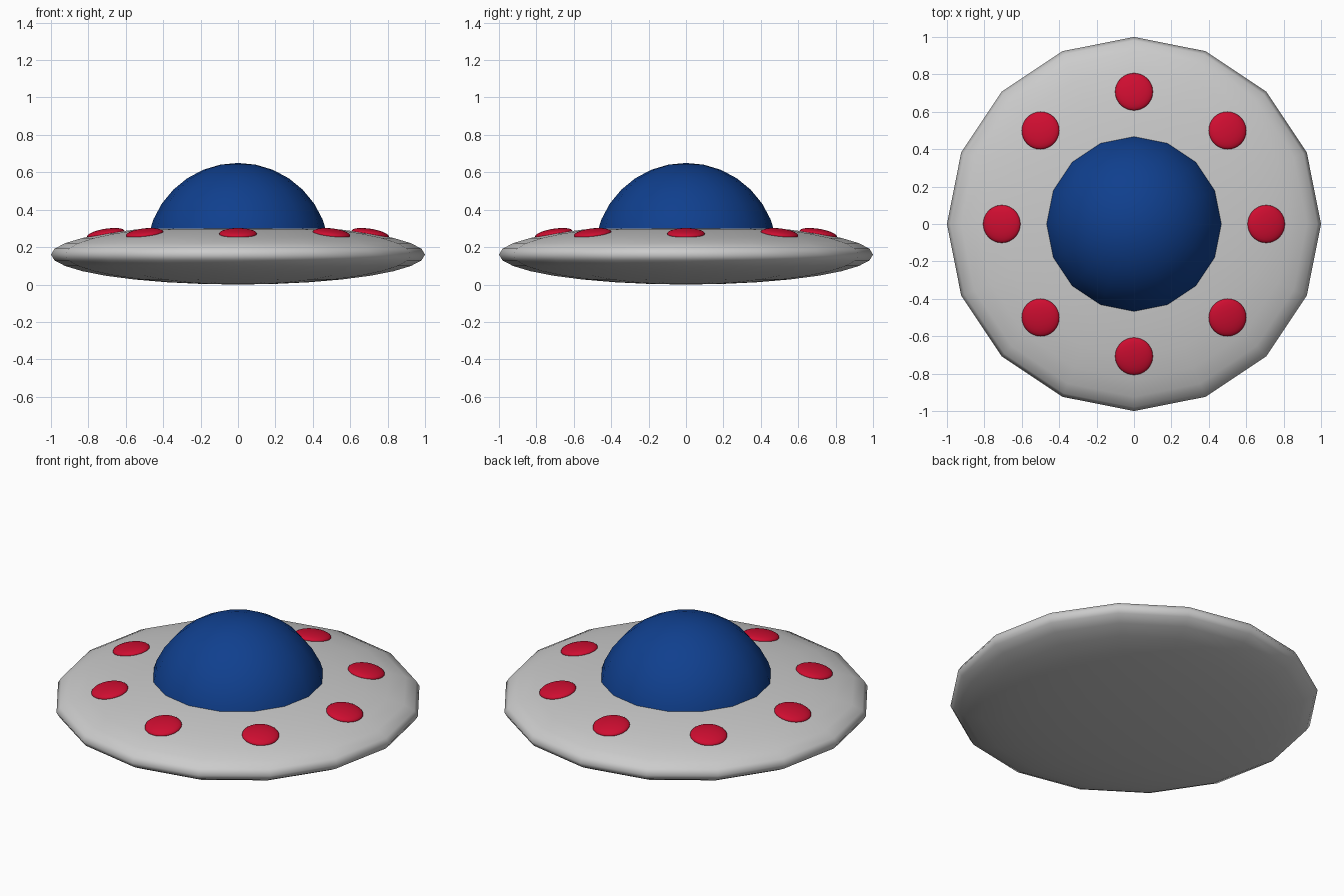
import bpy, bmesh, math
from mathutils import Matrix

if "Cube" in bpy.data.objects:
    bpy.data.objects.remove(bpy.data.objects["Cube"])

MID = 0.16       # height of the rim, and half-thickness of the disc
LIGHT_R = 0.707  # ring on which the lights sit


def material(name, rgb):
    m = bpy.data.materials.new(name)
    m.diffuse_color = (*rgb, 1)
    m.use_nodes = True
    m.node_tree.nodes["Principled BSDF"].inputs["Base Color"].default_value = m.diffuse_color
    return m


def ellipsoid(name, size, matrix, segments=16, rings=16, mat=None, half=False):
    bm = bmesh.new()
    bmesh.ops.create_uvsphere(bm, u_segments=segments, v_segments=rings, radius=1)
    if half:
        low = [v for v in bm.verts if v.co.z < -0.01]
        bmesh.ops.delete(bm, geom=low, context='VERTS')
    bm.transform(matrix @ Matrix.Diagonal((*size, 1)))
    for f in bm.faces:
        f.smooth = True
    me = bpy.data.meshes.new(name)
    bm.to_mesh(me)
    bm.free()
    ob = bpy.data.objects.new(name, me)
    bpy.context.collection.objects.link(ob)
    if mat:
        me.materials.append(mat)
    return ob


blue = material("dome_blue", (0.005, 0.05, 0.27))
red = material("light_red", (0.62, 0.004, 0.03))

# Flattened disc body and the dome sharing its centre
centre = Matrix.Translation((0, 0, MID))
ellipsoid("saucer_body", (1, 1, MID), centre)
ellipsoid("dome", (0.49, 0.49, 0.49), centre, mat=blue, half=True)

# Ring of eight lens-shaped lights, tilted to follow the body surface
tilt = math.atan(MID)
for i in range(8):
    place = (Matrix.Rotation(i * math.tau / 8, 4, 'Z')
             @ Matrix.Translation((LIGHT_R, 0, 0.271))
             @ Matrix.Rotation(tilt, 4, 'Y'))
    ellipsoid(f"light_{i + 1}", (0.101, 0.101, 0.027), place, 32, 16, red)
